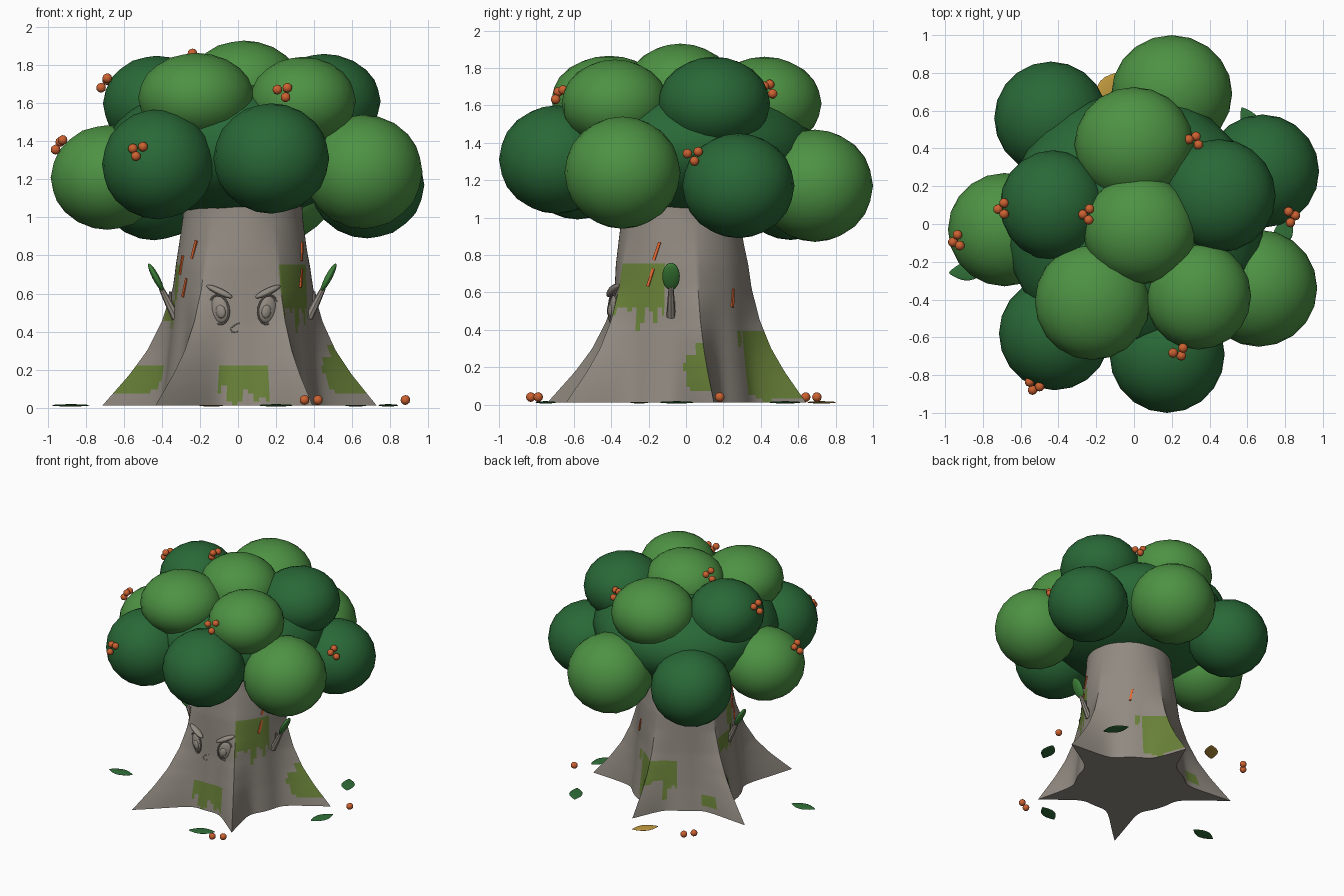
import bpy, bmesh, math, random
from math import sin, cos, radians, degrees
from mathutils import Vector, Matrix

random.seed(4)
if "Cube" in bpy.data.objects:
    bpy.data.objects.remove(bpy.data.objects["Cube"])


def material(name, rgb):
    m = bpy.data.materials.new(name)
    m.use_nodes = True
    m.diffuse_color = (*rgb, 1)
    b = next(n for n in m.node_tree.nodes if n.type == "BSDF_PRINCIPLED")
    b.inputs["Base Color"].default_value = (*rgb, 1)
    b.inputs["Roughness"].default_value = 0.9
    return m


BARK = material("bark grey", (0.285, 0.255, 0.22))
MOSS = material("moss green", (0.14, 0.22, 0.04))
LIGHT = material("light foliage", (0.075, 0.29, 0.057))
DARK = material("dark foliage", (0.022, 0.14, 0.038))
BERRY = material("berry orange", (0.60, 0.12, 0.03))
STREAK = material("sap orange", (0.80, 0.14, 0.03))
LEAF = material("leaf green", (0.03, 0.16, 0.04))
SPROUT = material("sprout green", (0.045, 0.21, 0.04))
YELLOW = material("yellow leaf", (0.55, 0.33, 0.05))


def finish(name, bm, *mats):
    bmesh.ops.recalc_face_normals(bm, faces=bm.faces[:])
    me = bpy.data.meshes.new(name)
    bm.to_mesh(me)
    bm.free()
    for m in mats:
        me.materials.append(m)
    ob = bpy.data.objects.new(name, me)
    bpy.context.collection.objects.link(ob)
    bpy.context.view_layer.objects.active = ob
    ob.select_set(True)
    bpy.ops.object.shade_smooth_by_angle(angle=radians(40))
    ob.select_set(False)
    return ob


def add_ball(bm, loc, size, rot=Matrix(), detail=3):
    m = Matrix.Translation(loc) @ rot @ Matrix.Diagonal((*size, 1))
    bmesh.ops.create_icosphere(bm, subdivisions=detail, radius=1, matrix=m)


def add_limb(bm, p, q, r0, r1):
    p, q = Vector(p), Vector(q)
    d = q - p
    m = Matrix.Translation((p + q) / 2) @ d.to_track_quat("Z", "Y").to_matrix().to_4x4()
    bmesh.ops.create_cone(bm, cap_ends=True, segments=8, radius1=r0, radius2=r1,
                          depth=d.length, matrix=m)


def ramp(pts, z):
    for (a, u), (b, v) in zip(pts, pts[1:]):
        if z <= b:
            return u + (v - u) * max(0, z - a) / (b - a)
    return pts[-1][1]


# Trunk shape: round body plus five thin fin-like roots (angle, reach)
BODY = [(0, 0.41), (0.2, 0.385), (0.45, 0.36), (0.75, 0.345), (1.0, 0.315), (1.2, 0.305)]
FLARE = [(0, 1), (0.08, 0.83), (0.17, 0.64), (0.3, 0.41), (0.45, 0.24),
         (0.62, 0.11), (0.85, 0.03), (1.0, 0)]
SHARP = [(0, 3.5), (0.6, 2)]
ROOTS = [(14, 0.75), (88, 0.68), (158, 0.79), (238, 0.85), (302, 0.73)]


def gap(a, b):
    return (a - b + 180) % 360 - 180


def surface(deg, z):
    r = ramp(BODY, z)
    for a, reach in ROOTS:
        near = max(0, 1 - abs(gap(deg, a)) / 30)
        r += (reach - 0.41) * ramp(FLARE, z) * near ** ramp(SHARP, z)
    return Vector((0.01 + 0.015 * z + r * cos(radians(deg)), -0.03 + r * sin(radians(deg)), z))


# Moss patches: start angle, end angle, bottom, top, ragged bottom, ragged start (+) or end (-)
PATCHES = [
    (254, 290, 0.0, 0.21, 0.12, 0), (302, 346, 0.38, 0.74, 0.14, 0),
    (2, 14, 0.06, 0.32, 0, 9), (64, 88, 0.0, 0.38, 0.04, 0),
    (88, 114, 0.06, 0.38, 0.2, 0), (158, 176, 0.07, 0.21, 0, -14),
    (160, 190, 0.40, 0.56, 0.1, 0), (184, 198, 0.56, 0.74, 0.05, 0),
    (140, 150, 0.04, 0.12, 0, 0), (56, 62, 0.3, 0.39, 0.03, 0)]
COLS, ROWS, TOP = 180, 56, 1.2
jag = [random.random() for _ in range(COLS)]


def mossy(deg, z, col, row):
    for a, b, low, high, rag, side in PATCHES:
        t = (deg - a) % 360
        cut = side * jag[row // 2 + 9]
        if low + rag * jag[col // 2] <= z <= high and max(0, cut) <= t <= b - a + min(0, cut):
            return True
    return False


bm = bmesh.new()
step = 360 / COLS
rings = [[bm.verts.new(surface(c * step, 0.01 + (TOP - 0.01) * r / ROWS)) for c in range(COLS)]
         for r in range(ROWS + 1)]
for r in range(ROWS):
    for c in range(COLS):
        n = (c + 1) % COLS
        f = bm.faces.new((rings[r][c], rings[r][n], rings[r + 1][n], rings[r + 1][c]))
        f.material_index = int(mossy((c + 0.5) * step, TOP * (r + 0.5) / ROWS, c, r))
bm.faces.new(rings[0][::-1])
bm.faces.new(rings[-1])
finish("trunk", bm, BARK, MOSS)

# Sap streaks: angle, height, tilt
bm = bmesh.new()
for deg, z, tilt in [(222, 0.83, 15), (212, 0.63, 15), (203, 0.75, 10), (338, 0.82, 18),
                     (333, 0.68, 18), (52, 0.57, 10)]:
    m = (Matrix.Translation(surface(deg, z)) @ Matrix.Rotation(radians(deg), 4, "Z")
         @ Matrix.Rotation(radians(-tilt), 4, "X") @ Matrix.Rotation(radians(-5), 4, "Y")
         @ Matrix.Diagonal((0.014, 0.015, 0.1, 1)))
    bmesh.ops.create_cube(bm, size=1, matrix=m)
finish("sap_streaks", bm, STREAK)

# Face: bulging eyes with rims, angry brows and a small crooked mouth
for side, x, name in [(-1, -0.09, "right"), (1, 0.15, "left")]:
    deg = 270 + degrees(math.asin((x - 0.02) / 0.36))
    turn = Matrix.Rotation(radians(deg + 90), 4, "Z")
    p = surface(deg, 0.515)
    bm = bmesh.new()
    tilt = turn @ Matrix.Rotation(radians(side * 12), 4, "Y")
    add_ball(bm, p, (0.05, 0.022, 0.072), tilt)
    add_ball(bm, p + turn @ Vector((-side * 0.012, -0.016, -0.01)), (0.026, 0.014, 0.036), tilt)
    finish(name + "_eye", bm, BARK)
    bm = bmesh.new()
    rim = [p + tilt @ Vector((0.055 * cos(a), -0.008, 0.078 * sin(a)))
           for a in [math.tau * i / 16 for i in range(17)]]
    for a, b in zip(rim, rim[1:]):
        add_limb(bm, a, b, 0.005, 0.005)
    finish(name + "_eye_rim", bm, BARK)
    bm = bmesh.new()
    add_ball(bm, surface(deg, 0.61) + turn @ Vector((0, -0.015, 0)), (0.078, 0.026, 0.018),
             turn @ Matrix.Rotation(radians(-side * 24), 4, "Y"))
    finish(name + "_brow", bm, BARK)
bm = bmesh.new()
mouth = [surface(270 + d, z) for d, z in [(-1, 0.445), (-5, 0.435), (-9, 0.415), (-7, 0.395), (-2, 0.40)]]
for a, b in zip(mouth, mouth[1:]):
    add_limb(bm, a, b, 0.003, 0.003)
finish("mouth", bm, BARK)

# Side sprigs, each a forked twig with one upright leaf
for s, base, name in [(1, 0.37, "left"), (-1, 0.325, "right")]:
    bm = bmesh.new()
    y = -0.08
    add_limb(bm, (s * base, y, 0.47), (s * (base + 0.035), y, 0.54), 0.024, 0.021)
    add_limb(bm, (s * (base + 0.035), y, 0.54), (s * (base + 0.08), y, 0.63), 0.021, 0.013)
    add_limb(bm, (s * (base + 0.035), y, 0.53), (s * (base + 0.03), y, 0.61), 0.014, 0.007)
    finish(name + "_twig", bm, BARK)
    bm = bmesh.new()
    add_ball(bm, (s * (base + 0.107), y, 0.685), (0.018, 0.047, 0.082),
             Matrix.Rotation(radians(s * 28), 4, "Y"))
    finish(name + "_twig_leaf", bm, SPROUT)

# Canopy: a core with a lower and an upper tier of squashed puffs
PUFFS = [
    (DARK, (0, 0, 1.37), (0.69, 0.69, 0.37)),
    (DARK, (-0.44, 0.56, 1.17), (0.30, 0.30, 0.29)),
    (LIGHT, (0.20, 0.69, 1.17), (0.32, 0.31, 0.30)),
    (DARK, (0.68, 0.28, 1.17), (0.30, 0.30, 0.28)),
    (LIGHT, (0.66, -0.34, 1.24), (0.31, 0.31, 0.30)),
    (DARK, (0.175, -0.69, 1.31), (0.305, 0.31, 0.29)),
    (DARK, (-0.42, -0.58, 1.28), (0.295, 0.30, 0.29)),
    (LIGHT, (-0.685, -0.03, 1.21), (0.30, 0.30, 0.275)),
    (DARK, (-0.43, 0.10, 1.60), (0.28, 0.29, 0.25)),
    (LIGHT, (0.0, 0.42, 1.61), (0.315, 0.305, 0.25)),
    (DARK, (0.45, 0.15, 1.61), (0.30, 0.30, 0.25)),
    (LIGHT, (-0.22, -0.41, 1.63), (0.305, 0.31, 0.235)),
    (LIGHT, (0.34, -0.38, 1.61), (0.28, 0.285, 0.235)),
    (LIGHT, (0.03, -0.03, 1.69), (0.30, 0.29, 0.24))]
for i, (mat, loc, size) in enumerate(PUFFS):
    bm = bmesh.new()
    add_ball(bm, loc, size)
    finish(f"foliage_{i}" if i else "foliage_core", bm, mat)

# Berry clusters on the canopy
CLUSTERS = [(0.24, -0.68, 1.66), (-0.53, -0.86, 1.35), (-0.94, -0.09, 1.385), (-0.70, 0.08, 1.71),
            (-0.25, 0.05, 1.84), (0.32, 0.445, 1.69), (0.835, 0.04, 1.33)]
for i, loc in enumerate(CLUSTERS):
    bm = bmesh.new()
    out = Vector((loc[0], loc[1], 0)).normalized()
    across = Vector((-out.y, out.x, 0))
    for a, lift in [(-0.032, 0.012), (0.026, 0.022), (0.004, -0.028)]:
        add_ball(bm, Vector(loc) + across * a + Vector((0, 0, lift)) - out * lift * 0.7, (0.026,) * 3, detail=2)
    finish(f"berry_cluster_{i}", bm, BERRY)

# Fallen berries
bm = bmesh.new()
for x, y in [(0.35, -0.83), (0.42, -0.79), (0.88, 0.18), (-0.52, 0.64), (-0.47, 0.70)]:
    add_ball(bm, (x, y, 0.04), (0.026,) * 3, detail=2)
finish("fallen_berries", bm, BERRY)

# Fallen leaves, flat and pointed
FALLEN = [(-0.88, -0.25, 5, LEAF), (0.2, -0.75, 25, LEAF), (0.79, -0.05, 70, LEAF),
          (0.62, 0.53, 120, LEAF), (-0.14, 0.725, 50, YELLOW)]
for i, (x, y, turn, mat) in enumerate(FALLEN):
    bm = bmesh.new()
    add_ball(bm, (0, 0, 0), (0.1, 0.05, 0.006))
    for v in bm.verts:
        v.co.y *= 1 - 0.6 * (v.co.x / 0.1) ** 2
    bm.transform(Matrix.Translation((x, y, 0.012)) @ Matrix.Rotation(radians(turn), 4, "Z"))
    finish(f"fallen_leaf_{i}", bm, mat)
